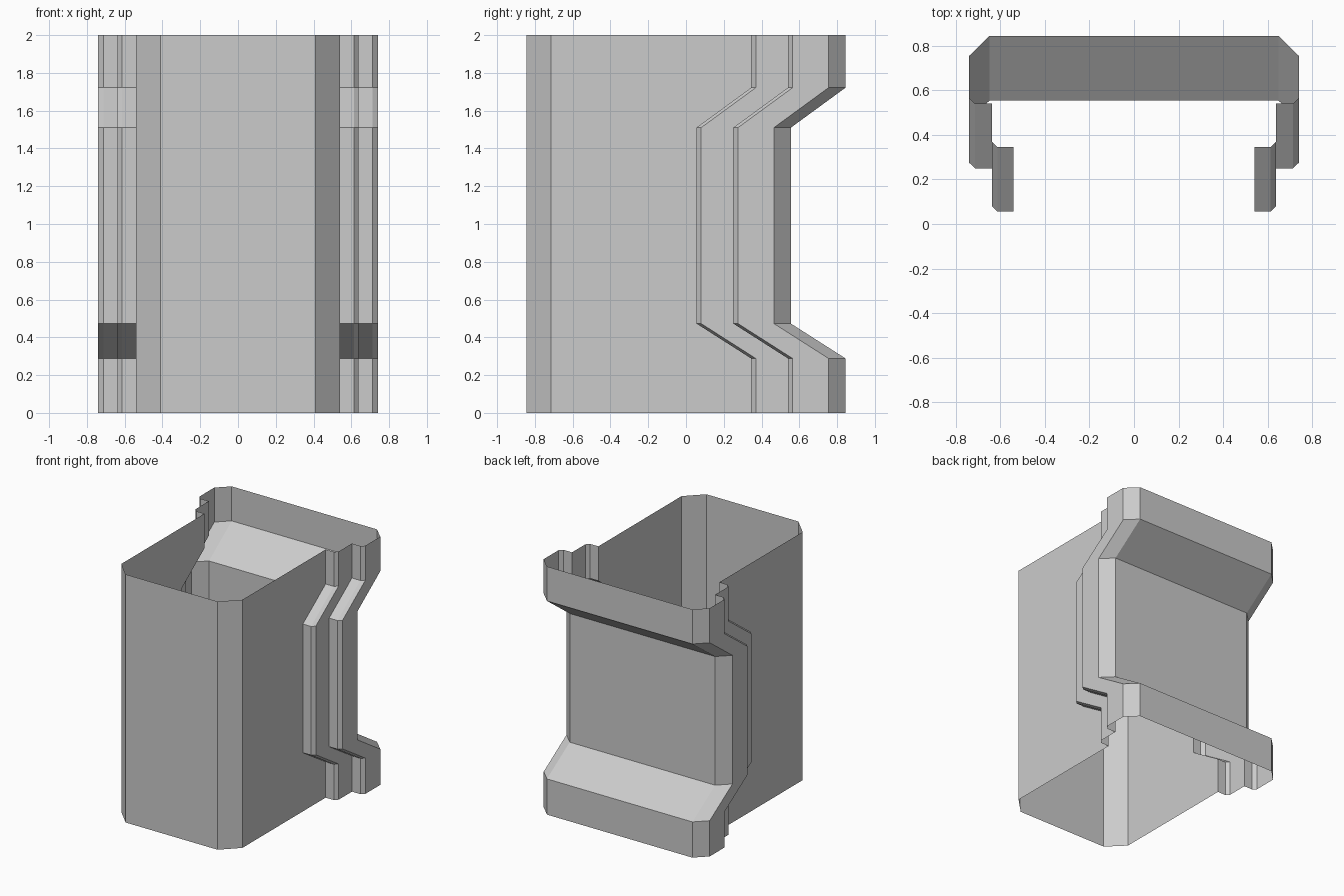
import bpy, bmesh, math

if "Cube" in bpy.data.objects:
    bpy.data.objects.remove(bpy.data.objects["Cube"])

# Right half of the wall outline at the ends: (x, y, follows the waist inset)
half = [(0.41, -0.845, 0), (0.54, -0.715, 0),
        (0.54, 0.345, 1), (0.613, 0.345, 1), (0.638, 0.37, 1),
        (0.638, 0.54, 1), (0.713, 0.54, 1), (0.74, 0.565, 1),
        (0.74, 0.755, 1), (0.648, 0.845, 1)]
outline = half + [(-x, y, m) for x, y, m in reversed(half)]

# Height levels and how far the rear part is pushed forward at each
levels = [(0, 0), (0.288, 0), (0.473, 0.29), (1.51, 0.29), (1.722, 0), (2, 0)]

# Open-ended sleeve: stack the outline through the levels
bm = bmesh.new()
rings = [[bm.verts.new((x, y - m * inset, z)) for x, y, m in outline]
         for z, inset in levels]
n = len(outline)
for low, high in zip(rings, rings[1:]):
    for i in range(n):
        j = (i + 1) % n
        bm.faces.new((low[i], low[j], high[j], high[i]))

# Merge coplanar panels into clean flat walls
bmesh.ops.dissolve_limit(bm, angle_limit=math.radians(0.5),
                         verts=bm.verts[:], edges=bm.edges[:])

mesh = bpy.data.meshes.new("sleeve_housing")
bm.to_mesh(mesh)
bm.free()
sleeve = bpy.data.objects.new("sleeve_housing", mesh)
bpy.context.collection.objects.link(sleeve)
